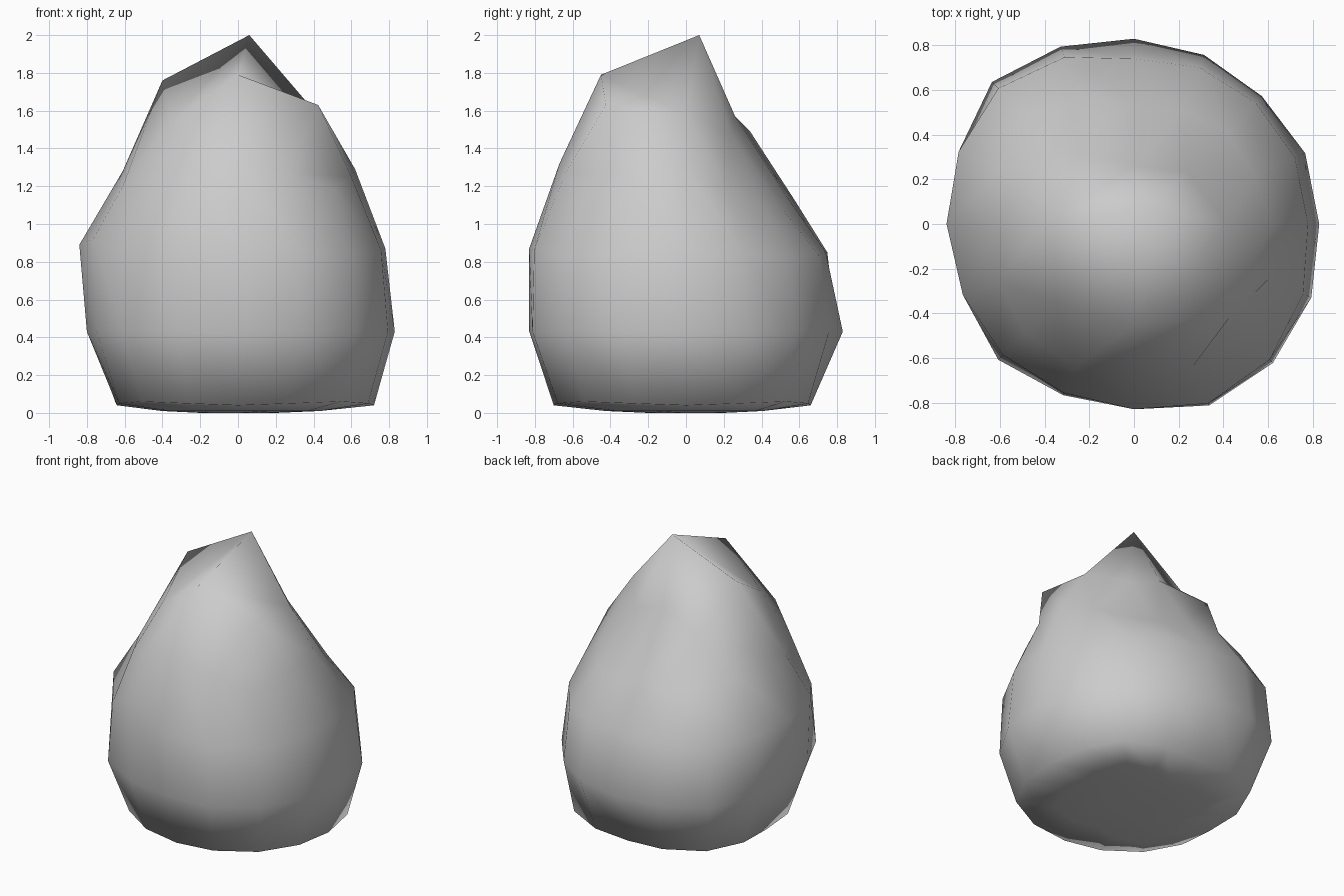
import bpy, bmesh, math

if "Cube" in bpy.data.objects:
    bpy.data.objects.remove(bpy.data.objects["Cube"])

# Ring profiles from top to bottom: radius and height, counterclockwise from east
RINGS = [
    ((.42, .33, .26, .48, .40, .50, .45, .60), (1.58, 1.49, 1.57, 1.49, 1.76, 1.54, 1.79, 1.63)),
    ((.62, .58, .59, .55, .53, .62, .70, .65, .61, .66, .69, .69, .67, .69, .72, .65),
     (1.29, 1.18, 1.08, 1.08, 1.15, 1.13, 1.09, 1.20, 1.28, 1.20, 1.22, 1.35, 1.32, 1.27, 1.19, 1.25)),
    ((.78, .78, .77, .76, .74, .81, .86, .85, .84, .83, .83, .82, .83, .87, .86, .82),
     (.87, .85, .83, .84, .85, .85, .84, .87, .89, .92, .85, 1.02, .87, .86, .84, .86)),
    ((.83, .83, .81, .82, .83, .86, .90, .85, .80, .81, .86, .83, .83, .88, .88, .86), (.43,) * 8),
    ((.72, .74, .66, .76, .64, .72, .70, .77), (.04, .06) * 4),
    ((.42, .52, .36, .52, .35, .52, .40, .52), (.01,) * 8),
    ((.20,) * 8, (0,) * 8),
]


def around(values, step):
    """Value at one of 16 directions; lists of 8 are blended in between."""
    if len(values) == 16:
        return values[step]
    a = step // 2
    return (values[a % 8] + values[(a + (step % 2)) % 8]) / 2


def shape(co):
    """Move a point of the divided cube to its place on the boulder."""
    x, y, z = co
    m = max(abs(x), abs(y))
    if m < .01:
        return (.06, .07, 2) if z > 0 else (0, 0, 0)
    if m < .9:
        ring = 0 if z > 0 else 6
    else:
        ring = 1 + round((1 - z) * 2)
    step = round(math.atan2(y, x) / (math.pi / 8)) % 16
    a = step * math.pi / 8
    r = around(RINGS[ring][0], step)
    return (r * math.cos(a), r * math.sin(a), around(RINGS[ring][1], step))


# Pointed boulder: a cube divided 4 x 4 per side, wrapped over the rings
bm = bmesh.new()
bmesh.ops.create_cube(bm, size=2)
bmesh.ops.subdivide_edges(bm, edges=bm.edges[:], cuts=3, use_grid_fill=True)
for v in bm.verts:
    v.co = shape(v.co)
for f in bm.faces:
    f.smooth = True
bmesh.ops.recalc_face_normals(bm, faces=bm.faces[:])
mesh = bpy.data.meshes.new("boulder")
bm.to_mesh(mesh)
bm.free()
bpy.context.collection.objects.link(bpy.data.objects.new("boulder", mesh))
